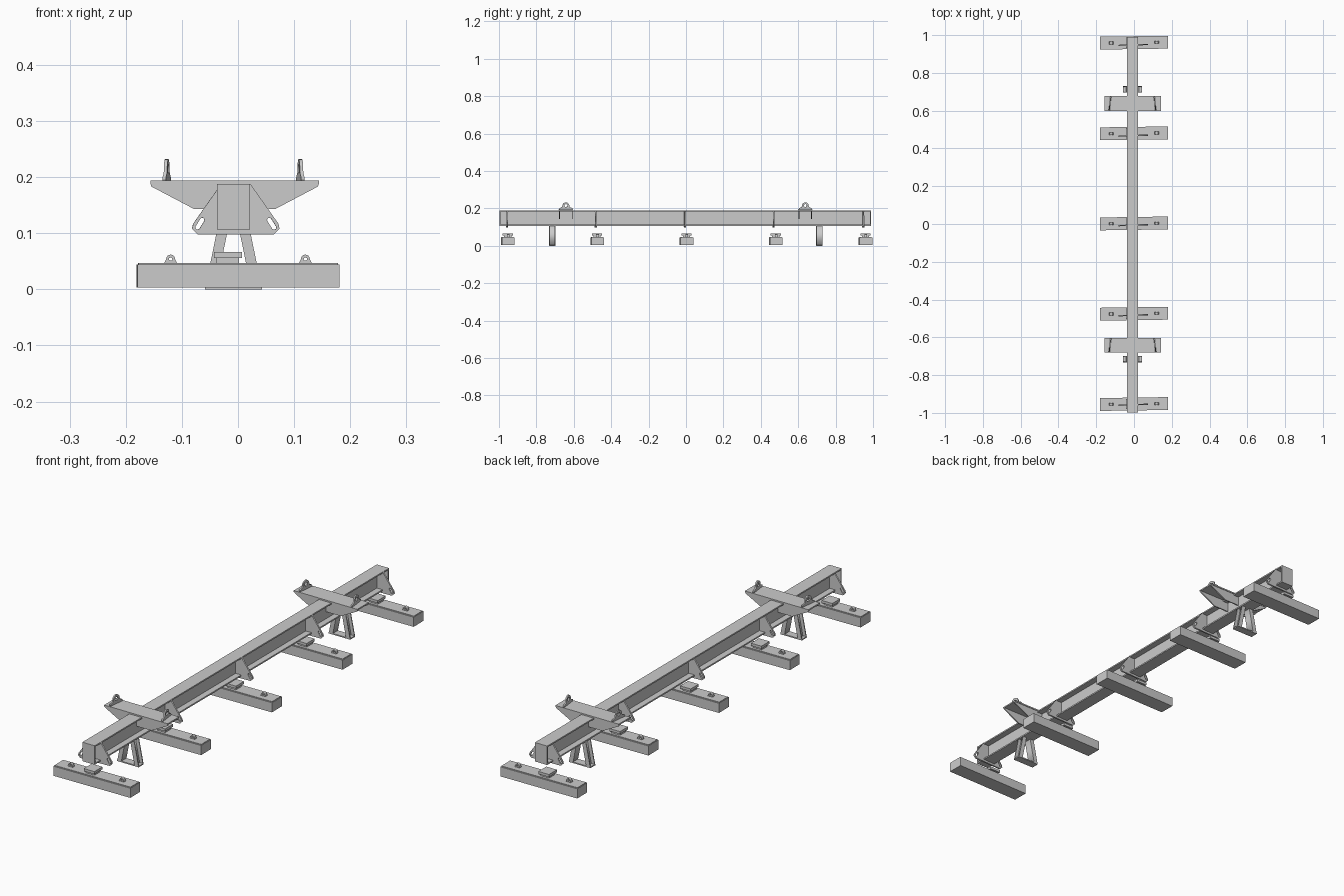
import bpy, math

if "Cube" in bpy.data.objects:
    bpy.data.objects.remove(bpy.data.objects["Cube"])

CX = -0.008                                  # centre line of the main beam


def box(name, x, y, z, rz=0):
    """Box from x/y/z ranges, rotated about its own centre."""
    c = [(a + b) / 2 for a, b in (x, y, z)]
    h = [(b - a) / 2 for a, b in (x, y, z)]
    v = [(h[0] * i, h[1] * j, h[2] * k) for i in (-1, 1) for j in (-1, 1) for k in (-1, 1)]
    f = [(0, 1, 3, 2), (4, 6, 7, 5), (0, 4, 5, 1), (2, 3, 7, 6), (0, 2, 6, 4), (1, 5, 7, 3)]
    me = bpy.data.meshes.new(name)
    me.from_pydata(v, [], f)
    ob = bpy.data.objects.new(name, me)
    ob.location, ob.rotation_euler = c, (0, 0, rz)
    bpy.context.collection.objects.link(ob)
    return ob


def plate(name, outlines, thick, loc, rz=0):
    """Upright plate: the first outline is the edge, the others are holes (x, z points)."""
    cu = bpy.data.curves.new(name, 'CURVE')
    cu.dimensions, cu.fill_mode, cu.extrude = '2D', 'BOTH', thick / 2
    for pts in outlines:
        sp = cu.splines.new('POLY')
        sp.points.add(len(pts) - 1)
        for p, (x, z) in zip(sp.points, pts):
            p.co = (x, z, 0, 1)
        sp.use_cyclic_u = True
    tmp = bpy.data.objects.new(name + "_tmp", cu)
    bpy.context.collection.objects.link(tmp)
    bpy.context.view_layer.update()
    me = bpy.data.meshes.new_from_object(tmp.evaluated_get(bpy.context.evaluated_depsgraph_get()))
    bpy.data.objects.remove(tmp)
    ob = bpy.data.objects.new(name, me)
    ob.location, ob.rotation_euler = loc, (math.pi / 2, 0, rz)
    bpy.context.collection.objects.link(ob)
    return ob


def arc(cx, cz, r, a0, a1, n):
    return [(cx + r * math.cos(math.radians(a0 + (a1 - a0) * i / n)),
             cz + r * math.sin(math.radians(a0 + (a1 - a0) * i / n))) for i in range(n + 1)]


def circle(cx, cz, r, n=12):
    return arc(cx, cz, r, 0, 360, n)[:-1]


def slot(cx, cz, r, length, ang):
    """Long rounded hole tilted by ang degrees."""
    dx = math.cos(math.radians(ang)) * length / 2
    dz = math.sin(math.radians(ang)) * length / 2
    return (arc(cx + dx, cz + dz, r, ang - 90, ang + 90, 5)
            + arc(cx - dx, cz - dz, r, ang + 90, ang + 270, 5))


# Main I-beam with end plates
Y0, Y1 = -0.998, 0.99
X0, X1 = CX - 0.029, CX + 0.029
box("beam_top_flange", (X0, X1), (Y0, Y1), (0.182, 0.188))
box("beam_bottom_flange", (X0, X1), (Y0, Y1), (0.107, 0.113))
box("beam_web", (CX - 0.003, CX + 0.003), (Y0, Y1), (0.113, 0.182))
for y in (Y0, Y1 - 0.006):
    box("beam_end_plate", (X0, X1), (y, y + 0.006), (0.113, 0.182))

# Winged stiffener plates with sling slots
half = [(0.026, 0.188), (0.076, 0.117), (0.078, 0.108), (0.068, 0.098)]
edge = half + [(-x, z) for x, z in reversed(half)]
holes = [slot(s * 0.064, 0.117, 0.004, 0.016, -s * 58) for s in (1, -1)]
for y in (-0.957, -0.483, -0.006, 0.468, 0.948):
    plate("stiffener_plate", [edge] + holes, 0.007, (-0.004, y, 0), math.radians(2))

# Magnet bars with centre clamp and two small eyes
eye = [(0.013, 0.044)] + arc(0, 0.054, 0.008, 0, 180, 8) + [(-0.013, 0.044)]
R = math.radians(0.8)
for y in (0.96, 0.48, 0.003, -0.475, -0.953):
    box("magnet_bar", (-0.18, 0.18), (y - 0.034, y + 0.034), (0.003, 0.044), R)
    box("bar_top_plate", (-0.178, 0.178), (y - 0.03, y + 0.03), (0.044, 0.047), R)
    box("clamp_base", (-0.038, 0.002), (y - 0.019, y + 0.019), (0.047, 0.056))
    box("clamp_cap", (-0.043, 0.007), (y - 0.027, y + 0.027), (0.056, 0.067))
    for s in (-1, 1):
        plate("bar_eye", [eye, circle(0, 0.054, 0.003, 10)], 0.014,
              (s * 0.12, y + s * 0.12 * R, 0))

# Splayed channel support legs with foot strips
for y in (-0.715, 0.713):
    for s in (-1, 1):
        outer = [(s * 0.029, 0.107), (s * 0.050, 0.004)]
        inner = [(s * 0.031, 0.004), (s * 0.010, 0.107)]
        web = [(s * 0.014, 0.107), (s * 0.035, 0.004)] + inner
        plate("leg_web", [web], 0.028, (CX, y, 0))
        for d in (-1, 1):
            plate("leg_flange", [outer + inner], 0.004, (CX, y + d * 0.015, 0))
    box("leg_foot", (-0.059, 0.043), (y - 0.017, y + 0.017), (0, 0.005))

# Lifting brackets: top plate, tapered side plates and lifting lugs
wing = [(0.150, 0.188), (0.148, 0.183), (0.072, 0.143), (0.0, 0.143)]
wing = wing[:3] + [(-x, z) for x, z in reversed(wing[:3])]
lug = ([(0.036, 0.194), (0.034, 0.201), (0.020, 0.207)]
       + arc(0, 0.214, 0.018, 0, 180, 10)
       + [(-0.020, 0.207), (-0.034, 0.201), (-0.036, 0.194)])
for y in (-0.642, 0.638):
    box("bracket_top_plate", (-0.156, 0.144), (y - 0.039, y + 0.039), (0.188, 0.194))
    for d in (-1, 1):
        plate("bracket_side_plate", [wing], 0.005, (-0.006, y + d * 0.034, 0))
    for s in (-1, 1):
        plate("lifting_lug", [lug, circle(0, 0.215, 0.008)], 0.006,
              (-0.008 + s * 0.119, y, 0), math.pi / 2 + s * math.radians(7))
